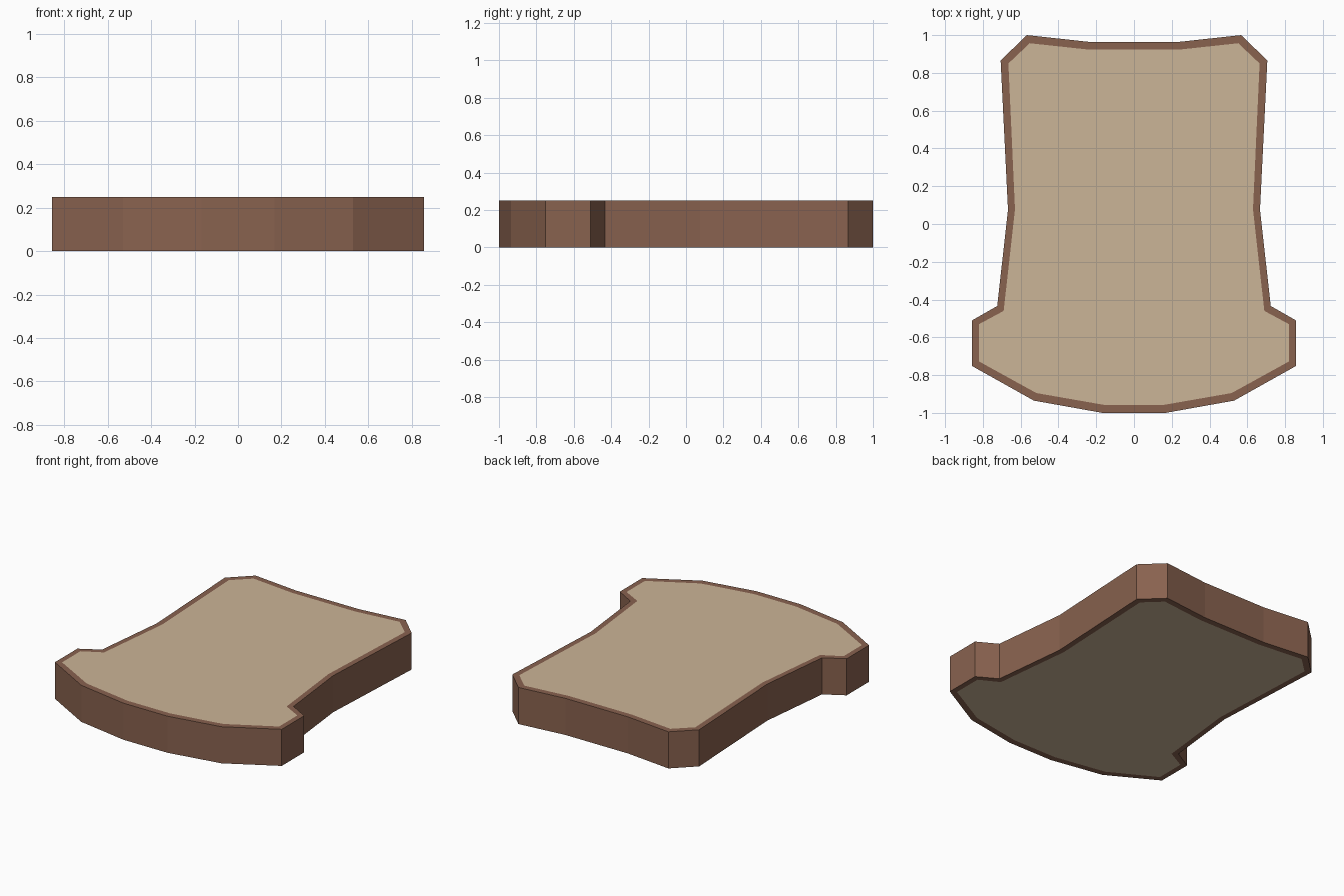
import bpy, bmesh

if "Cube" in bpy.data.objects:
    bpy.data.objects.remove(bpy.data.objects["Cube"])

THICKNESS = 0.25

# Right half of the outlines, front to back; the left half is mirrored
CRUST = [(0.167, -1.0), (0.53, -0.935), (0.857, -0.752), (0.857, -0.51), (0.724, -0.434),
         (0.667, 0.075), (0.706, 0.866), (0.567, 1.0), (0.237, 0.964)]
CRUMB = [(0.162, -0.957), (0.517, -0.895), (0.82, -0.728), (0.82, -0.53), (0.69, -0.46),
         (0.63, 0.077), (0.665, 0.85), (0.552, 0.957), (0.237, 0.923)]


def material(name, color):
    mat = bpy.data.materials.new(name)
    mat.diffuse_color = color
    mat.use_nodes = True
    mat.node_tree.nodes["Principled BSDF"].inputs["Base Color"].default_value = mat.diffuse_color
    return mat


def ring(bm, half, z):
    full = half + [(-x, y) for x, y in reversed(half)]
    return [bm.verts.new((x, y, z)) for x, y in full]


def bridge(bm, a, b):
    n = len(a)
    for i in range(n):
        j = (i + 1) % n
        bm.faces.new((a[i], a[j], b[j], b[i]))


bm = bmesh.new()
outer_low, outer_top = ring(bm, CRUST, 0), ring(bm, CRUST, THICKNESS)
inner_low, inner_top = ring(bm, CRUMB, 0), ring(bm, CRUMB, THICKNESS)

# Crust: side wall plus the rims on both cut sides
bridge(bm, outer_low, outer_top)
bridge(bm, outer_top, inner_top)
bridge(bm, inner_low, outer_low)

# Crumb: flush cut faces, top and bottom
for verts in (inner_top, inner_low[::-1]):
    bm.faces.new(verts).material_index = 1

bmesh.ops.recalc_face_normals(bm, faces=bm.faces)
mesh = bpy.data.meshes.new("bread_slice")
bm.to_mesh(mesh)
bm.free()
mesh.materials.append(material("crust", (0.25, 0.122, 0.078, 1)))
mesh.materials.append(material("crumb", (0.60, 0.46, 0.31, 1)))
bpy.context.collection.objects.link(bpy.data.objects.new("bread_slice", mesh))
